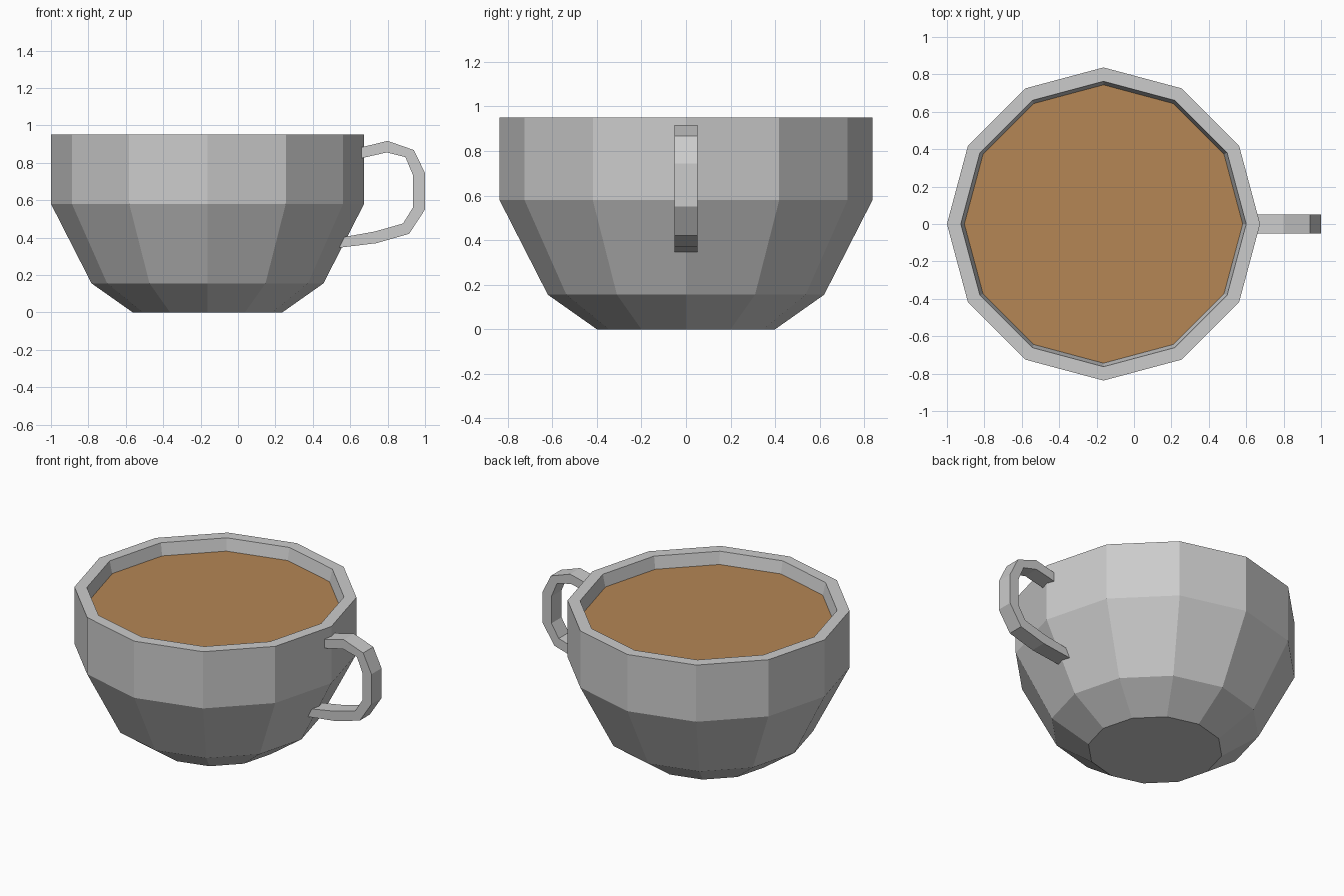
import bpy, math

if "Cube" in bpy.data.objects:
    bpy.data.objects.remove(bpy.data.objects["Cube"])

SIDES = 12
CX = -0.163  # cup axis


def material(name, rgb):
    m = bpy.data.materials.new(name)
    m.diffuse_color = (*rgb, 1)
    m.use_nodes = True
    m.node_tree.nodes["Principled BSDF"].inputs["Base Color"].default_value = m.diffuse_color
    return m


def add_object(name, verts, faces, mat):
    me = bpy.data.meshes.new(name)
    me.from_pydata(verts, [], faces)
    me.materials.append(mat)
    me.update()
    ob = bpy.data.objects.new(name, me)
    bpy.context.collection.objects.link(ob)
    return ob


def ring(r, z):
    return [(CX + r * math.cos(2 * math.pi * i / SIDES),
             r * math.sin(2 * math.pi * i / SIDES), z) for i in range(SIDES)]


grey = material("grey ceramic", (0.60, 0.60, 0.60))
brown = material("coffee brown", (0.46, 0.238, 0.089))

# Cup: lathed profile from the base, over the rim and down the inside
profile = [(0.40, 0), (0.62, 0.155), (0.837, 0.58), (0.837, 0.95),
           (0.763, 0.95), (0.743, 0.58), (0.55, 0.20), (0.36, 0.07)]
verts = [v for r, z in profile for v in ring(r, z)]
faces = [tuple(reversed(range(SIDES)))]
for k in range(len(profile) - 1):
    for i in range(SIDES):
        j = (i + 1) % SIDES
        a, b = k * SIDES, (k + 1) * SIDES
        faces.append((a + i, a + j, b + j, b + i))
last = (len(profile) - 1) * SIDES
faces.append(tuple(range(last, last + SIDES)))
cup = add_object("cup", verts, faces, grey)
# Keep the inner wall nearly upright down to the drink
for v in cup.data.vertices[5 * SIDES:6 * SIDES]:
    v.co.z = 0.86

# Coffee: flat surface just below the rim
add_object("coffee", ring(0.744, 0.872), [tuple(range(SIDES))], brown)

# Handle: flat strip profile, given width along y
outer = [(0.645, 0.879), (0.80, 0.917), (0.94, 0.868), (1.0, 0.745),
         (1.0, 0.55), (0.915, 0.42), (0.74, 0.37), (0.535, 0.345)]
inner = [(0.645, 0.821), (0.795, 0.855), (0.895, 0.83), (0.935, 0.735),
         (0.935, 0.56), (0.882, 0.475), (0.73, 0.432), (0.555, 0.401)]
W = 0.052
verts = []
for (ox, oz), (ix, iz) in zip(outer, inner):
    verts += [(ox, -W, oz), (ox, W, oz), (ix, W, iz), (ix, -W, iz)]
faces = []
n = len(outer)
for k in range(n - 1):
    for i in range(4):
        j = (i + 1) % 4
        faces.append((4 * k + i, 4 * (k + 1) + i, 4 * (k + 1) + j, 4 * k + j))
faces += [(0, 1, 2, 3), tuple(4 * (n - 1) + i for i in (3, 2, 1, 0))]
add_object("handle", verts, faces, grey)
